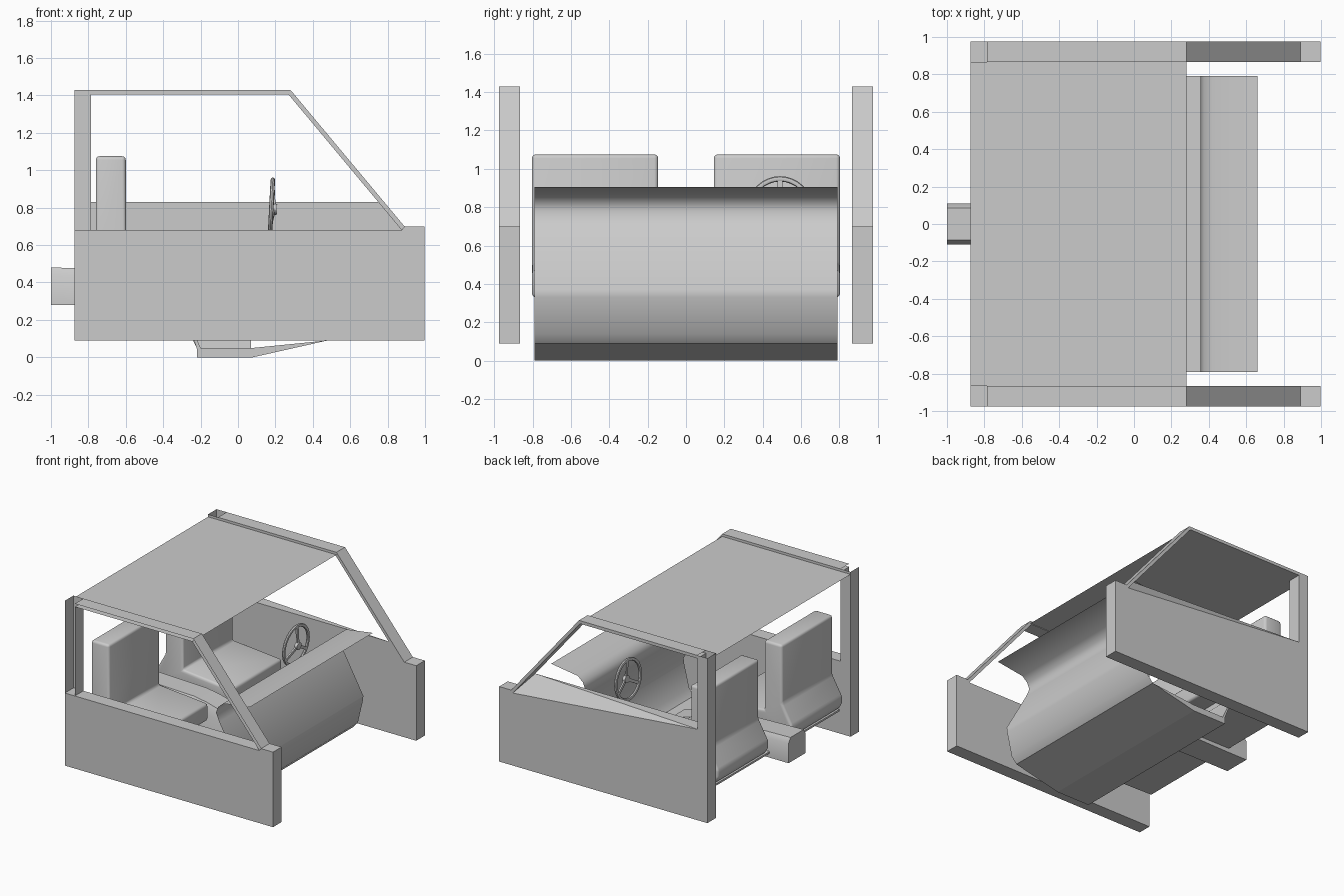
import bpy, bmesh
from math import radians, cos, sin
from mathutils import Matrix

cube = bpy.data.objects.get("Cube")
if cube:
    bpy.data.objects.remove(cube, do_unlink=True)

grey = bpy.data.materials.new("plain grey")
grey.use_nodes = True
grey.diffuse_color = (0.6, 0.6, 0.6, 1)
grey.node_tree.nodes["Principled BSDF"].inputs["Base Color"].default_value = (0.6, 0.6, 0.6, 1)


def finish(name, bm, smooth=None, solid=True):
    if solid:
        bmesh.ops.recalc_face_normals(bm, faces=bm.faces)
    mesh = bpy.data.meshes.new(name)
    bm.to_mesh(mesh)
    bm.free()
    obj = bpy.data.objects.new(name, mesh)
    bpy.context.collection.objects.link(obj)
    mesh.materials.append(grey)
    if smooth:
        bpy.ops.object.select_all(action='DESELECT')
        obj.select_set(True)
        bpy.context.view_layer.objects.active = obj
        bpy.ops.object.shade_smooth_by_angle(angle=radians(smooth))
    return obj


def prism(name, profile, y0, y1, bevel=0, opening=None):
    """Extrude an x-z profile from y0 to y1, leaving out faces picked by opening."""
    bm = bmesh.new()
    face = bm.faces.new([bm.verts.new((x, y0, z)) for x, z in profile])
    new = bmesh.ops.extrude_face_region(bm, geom=[face], use_keep_orig=True)["geom"]
    verts = [v for v in new if isinstance(v, bmesh.types.BMVert)]
    bmesh.ops.translate(bm, verts=verts, vec=(0, y1 - y0, 0))
    bmesh.ops.recalc_face_normals(bm, faces=bm.faces)
    if bevel:
        bmesh.ops.bevel(bm, geom=bm.edges[:], offset=bevel, segments=3,
                        profile=0.5, affect='EDGES', clamp_overlap=True)
    if opening:
        gone = [f for f in bm.faces if opening(f.calc_center_median(), f.normal)]
        bmesh.ops.delete(bm, geom=gone, context='FACES')
    return finish(name, bm, 40 if bevel else None, solid=not opening)


def sheet(name, rows, smooth, closed=False):
    """Skin a grid of points; closed rows become a capped loft."""
    bm = bmesh.new()
    grid = [[bm.verts.new(p) for p in row] for row in rows]
    for a, b in zip(grid, grid[1:]):
        for i in range(len(a) - (0 if closed else 1)):
            j = (i + 1) % len(a)
            bm.faces.new((a[i], b[i], b[j], a[j]))
    if closed:
        bm.faces.new(grid[0])
        bm.faces.new(grid[-1])
    return finish(name, bm, smooth, solid=closed)


# Side walls and roof frames
wall = [(-.875, .09), (.998, .09), (.998, .70), (.89, .70), (.875, .68), (-.875, .68)]
frame = [(-.875, .68), (-.875, 1.43), (-.785, 1.43), (.28, 1.43), (.89, .70), (.875, .68),
         (.27, 1.405), (-.785, 1.405), (-.785, .68)]


def pillar_top(centre, normal):
    return normal.z > .9 and centre.x < -.8


def pillar_top_or_outside(centre, normal):
    return pillar_top(centre, normal) or centre.y < -.97


for side, label, gap in ((1, "left", pillar_top), (-1, "right", pillar_top_or_outside)):
    prism(label + "_side_wall", wall, side * .865, side * .975)
    prism(label + "_window_frame", frame, side * .865, side * .975, opening=gap)

# Raised sill with a twisted top on one side
bm = bmesh.new()
bi, bo, fi, fo, ti, to, ri = [bm.verts.new(p) for p in (
    (-.785, .865, .68), (-.785, .975, .68), (.875, .865, .68), (.875, .975, .68),
    (-.785, .865, .83), (-.785, .975, .83), (.75, .865, .83))]
for loop in ((bi, bo, to, ti), (bi, ti, ri, fi), (bo, fo, to),
             (ti, to, ri), (to, fo, ri), (fo, fi, ri), (bi, fi, fo, bo)):
    bm.faces.new(loop)
finish("raised_sill", bm)

# Thin roof panel
sheet("roof_panel", [[(x, y, 1.41) for y in (-.865, .865)] for x in (-.875, .28)], None)

# Dashboard and firewall sheet
dash = [(.66, .905), (.42, .87), (.375, .83), (.355, .78), (.385, .71),
        (.575, .37), (.57, .33), (.525, .14), (.48, .09)]
sheet("dashboard_firewall", [[(x, y, z) for y in (-.79, .79)] for x, z in dash], 60)

# Floor pan, kicking up under the seats
floor = [(.48, .09), (.08, 0), (-.22, 0), (-.22, .045), (-.235, .09), (-.29, .25),
         (-.34, .305), (-.83, .315), (-.83, .33), (-.33, .325), (-.20, .05), (.08, .05)]
prism("floor_pan", floor, -.79, .79)

# Central tunnel, ending upright behind the dashboard
tunnel = [(-1, .28, .48, .11), (-.80, .28, .475, .11), (-.34, .28, .46, .12),
          (-.22, .05, .44, .13), (.07, .05, .36, .15)]
rows = []
for x, low, top, wide in tunnel:
    half = [(wide, low), (.11, top - (top - low) * .2), (.085, top)]
    rows.append([(x, -y, z) for y, z in half] + [(x, y, z) for y, z in reversed(half)])
sheet("centre_tunnel", rows, 50, closed=True)

# Seats, each one rounded shape with a flared foot
seat = [(-.76, 1.075), (-.60, 1.075), (-.60, .51), (-.165, .47), (-.165, .33),
        (-.82, .33), (-.85, .38), (-.85, .44), (-.76, .60)]
for side, label in ((1, "left"), (-1, "right")):
    prism(label + "_seat", seat, side * .145, side * .803, bevel=.02)

# Steering wheel: rim, hub and three spokes
count, ring = 32, 8
bm = bmesh.new()
rim = []
for i in range(count):
    a = i * radians(360) / count
    rim.append([bm.verts.new((.012 * sin(t), (.156 + .014 * cos(t)) * sin(a),
                              (.156 + .014 * cos(t)) * cos(a)))
                for t in [j * radians(360) / ring for j in range(ring)]])
for i in range(count):
    for j in range(ring):
        a, b = rim[i], rim[(i + 1) % count]
        bm.faces.new((a[j], b[j], b[(j + 1) % ring], a[(j + 1) % ring]))
bmesh.ops.create_cone(bm, cap_ends=True, segments=16, radius1=.03, radius2=.03, depth=.025,
                      matrix=Matrix.Translation((.018, 0, 0)) @ Matrix.Rotation(radians(90), 4, 'Y'))
for k in range(3):
    spin = Matrix.Rotation(k * radians(120), 4, 'X')
    lean = Matrix.Rotation(radians(-6), 4, 'Y')
    place = spin @ Matrix.Translation((.009, 0, .085)) @ lean
    bmesh.ops.create_cube(bm, size=1, matrix=place @ Matrix.Diagonal((.012, .024, .13, 1)))
bm.transform(Matrix.Translation((.178, .49, .792)) @ Matrix.Rotation(radians(3), 4, 'Y'))
finish("steering_wheel", bm, 40)
